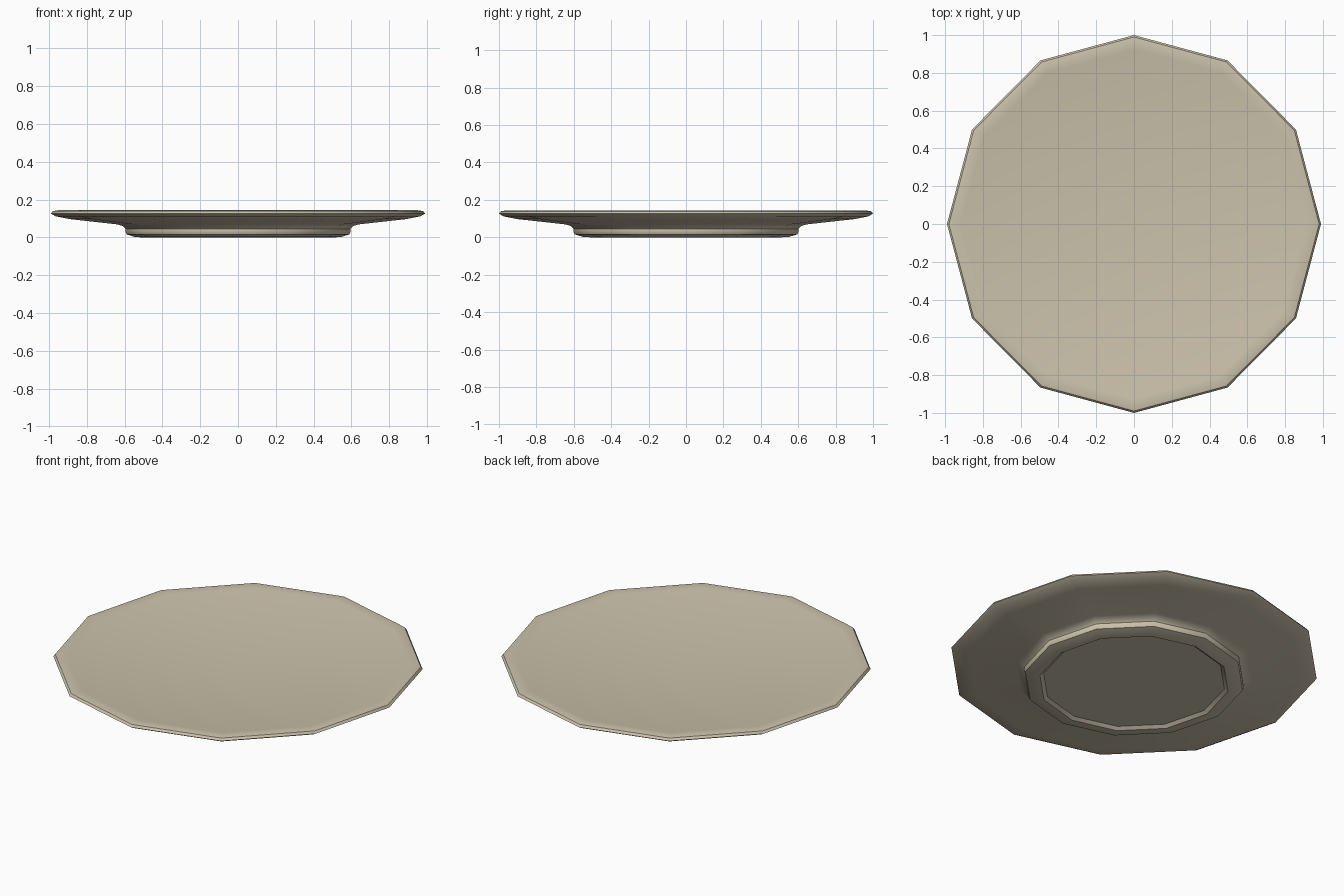
import bpy, bmesh, math

if "Cube" in bpy.data.objects:
    bpy.data.objects.remove(bpy.data.objects["Cube"])

SIDES = 12
# (radius, height) from the underside centre, round the rim, to the dish centre
profile = [(0, 0.015), (0.495, 0.015), (0.515, 0.0), (0.555, 0.003), (0.595, 0.016),
           (0.602, 0.03), (0.60, 0.045), (0.615, 0.06), (0.645, 0.069),
           (0.90, 0.097), (0.975, 0.112), (1.0, 0.126), (0.99, 0.139),
           (0.96, 0.144), (0.925, 0.139), (0, 0.072)]

# Plate: revolve the profile with twelve sides
bm = bmesh.new()
rings = []
for r, z in profile:
    if r == 0:
        rings.append([bm.verts.new((0, 0, z))] * SIDES)
    else:
        rings.append([bm.verts.new((0.99 * r * math.cos(math.tau * i / SIDES),
                                    r * math.sin(math.tau * i / SIDES), z))
                      for i in range(SIDES)])
for a, b in zip(rings, rings[1:]):
    for i in range(SIDES):
        j = (i + 1) % SIDES
        quad = [a[i], a[j], b[j], b[i]]
        bm.faces.new(list(dict.fromkeys(quad)))
bmesh.ops.recalc_face_normals(bm, faces=bm.faces)
mesh = bpy.data.meshes.new("plate")
bm.to_mesh(mesh)
bm.free()

plate = bpy.data.objects.new("plate", mesh)
bpy.context.collection.objects.link(plate)
mat = bpy.data.materials.new("cream_ceramic")
mat.diffuse_color = (0.60, 0.54, 0.41, 1)
mat.use_nodes = True
mat.node_tree.nodes["Principled BSDF"].inputs["Base Color"].default_value = mat.diffuse_color
mesh.materials.append(mat)

# Smooth shading with the foot edge kept sharp
bpy.context.view_layer.objects.active = plate
plate.select_set(True)
bpy.ops.object.shade_smooth_by_angle(angle=math.radians(35))
